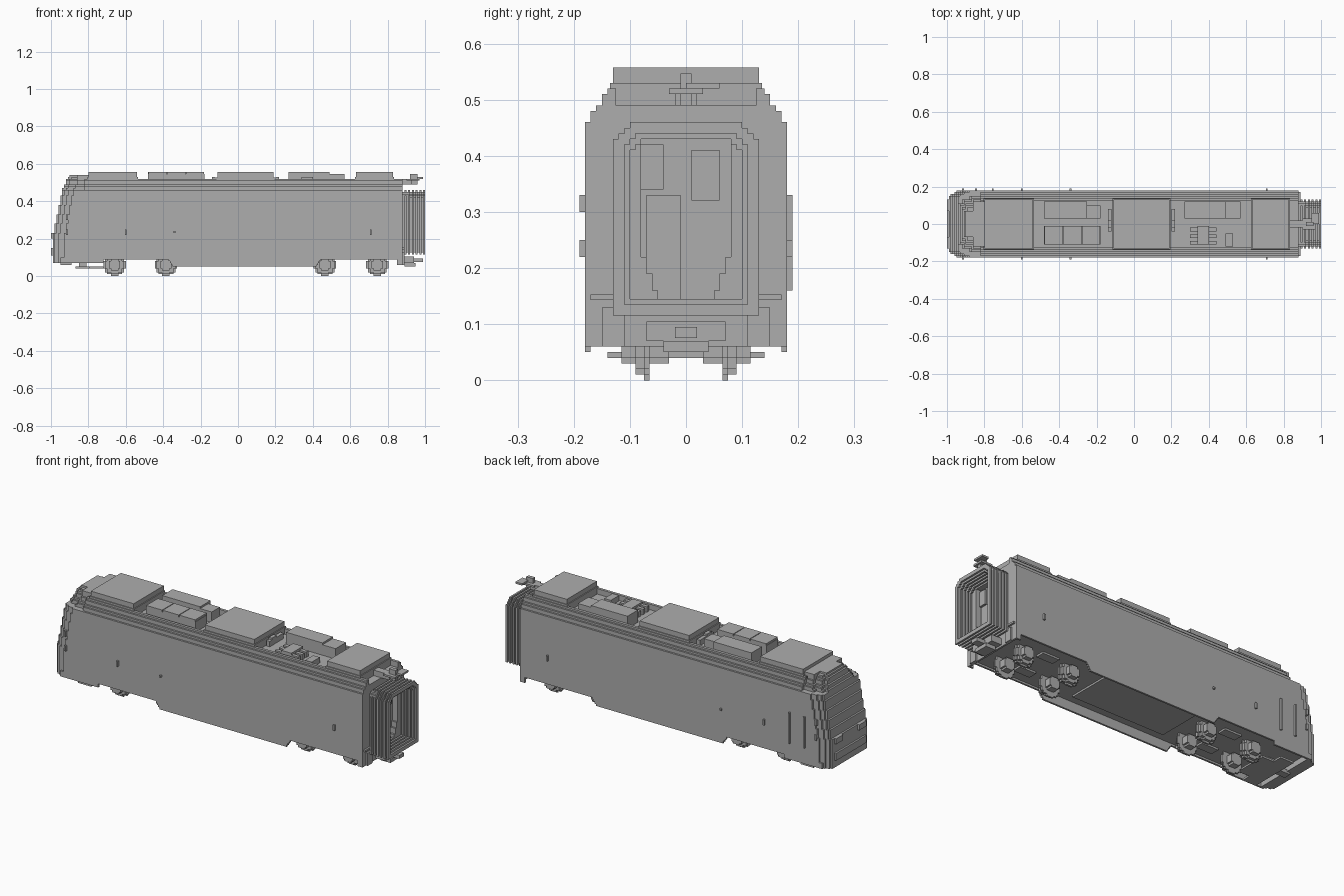
import bpy, bmesh, math

cube = bpy.data.objects.get("Cube")
if cube:
    bpy.data.objects.remove(cube, do_unlink=True)

grey = bpy.data.materials.new("plain grey")
grey.use_nodes = True
grey.diffuse_color = (.42, .42, .42, 1)
grey.node_tree.nodes["Principled BSDF"].inputs["Base Color"].default_value = grey.diffuse_color

STEP = .01
HALF_WIDTH = .18
SEAM, REAR = -.82, .88
SKIRT, FLOOR, SHOULDER, WELL, ROOF, TOP = .05, .1, .46, .49, .52, .557


def build(name, blocks):
    """One object from blocks, each a triple of x, y and z ranges."""
    bm = bmesh.new()
    for ranges in blocks:
        for vert in bmesh.ops.create_cube(bm, size=1)["verts"]:
            vert.co = [max(r) if c > 0 else min(r) for c, r in zip(vert.co, ranges)]
    mesh = bpy.data.meshes.new(name)
    bm.to_mesh(mesh)
    bm.free()
    mesh.materials.append(grey)
    bpy.context.collection.objects.link(bpy.data.objects.new(name, mesh))


def middle(half):
    return (-half, half)


def run(start, size=STEP):
    return (start, start + size)


def around(centre, half):
    return (centre - half, centre + half)


def mirrored(blocks):
    return blocks + [(x, (-y[0], -y[1]), z) for x, y, z in blocks]


def layers(low, high):
    count = round((high - low) / STEP)
    return [low + i * STEP for i in range(count)]


def half_width(z):
    """Half width of the shell, stepping in above the shoulder."""
    above = (z + STEP / 2 - SHOULDER) / STEP
    return HALF_WIDTH if above < 0 else HALF_WIDTH - STEP * (1 + int(above / 1.6))


# Car body with stepped roof edges around a sunken equipment well
body = [((SEAM, REAR), middle(HALF_WIDTH), (FLOOR, SHOULDER))]
for z in layers(SHOULDER, WELL):
    body.append(((SEAM, REAR), middle(half_width(z)), run(z)))
for z in layers(WELL, ROOF):
    body += mirrored([((SEAM, REAR), (.125, half_width(z)), run(z))])
build("car_body", body)

# Thin skirts below the floor, with stepped ends beside the wheels
wall = (HALF_WIDTH - STEP, HALF_WIDTH)
skirts = [((-.95, REAR), wall, run(FLOOR, -STEP)),
          ((-.95, -.72), wall, run(FLOOR, -STEP * 3)),
          ((.85, REAR), wall, run(FLOOR, -STEP * 4))]
for z in layers(SKIRT, FLOOR):
    skirts.append((around(.035, .35 + z * .7), wall, run(z)))
skirts = mirrored(skirts)
skirts.append((run(REAR, -STEP), middle(HALF_WIDTH), run(FLOOR, -STEP * 4)))
build("side_skirts", skirts)

# Cab: each layer leans back and narrows in steps at its front corners
cab = []
for z in layers(.07, ROOF + STEP):
    front = round(-.99 + max(0, z - .2) / 5 + max(0, z - SHOULDER) / 4, 2)
    softness = STEP if z < SHOULDER - STEP / 2 else STEP * 2
    back = SEAM if z > FLOOR - STEP / 2 else front + STEP * 6
    for n in range(4):
        x = front + softness * n * (n + 1) / 2
        if x < back:
            cab.append(((x, back), middle(half_width(z) - softness * (3 - n)), run(z)))
build("cab", cab)

# Bumper and lamps
bumper = ((-1, -.98), middle(.13), (.11, .15))
lamps = ((-1, -.97), (.07, .13), (.2, .23))
build("nose_trim", [bumper] + mirrored([lamps]))

# Plough plate and coupler gear below the cab
build("plough", [((-.87, -.79), middle(.14), run(.04)),
                 ((-.82, -.72), middle(.09), run(.04)),
                 ((-.85, -.81), middle(.03), (.04, FLOOR)),
                 ((-.95, -.89), middle(.02), run(.06, .02))])

# Raised panels on the cab roof
build("cab_roof_panels", [(around(-.84, .06), middle(.07), run(ROOF, STEP * 2)),
                          (around(-.82, .04), middle(.12), run(ROOF, STEP * 2))])

# Large housings across the roof
for place, centre, half in (("front", -.67, .13), ("center", .04, .15), ("rear", .73, .1)):
    build(place + "_roof_housing", [
        (around(centre, half), middle(.13), (WELL, TOP)),
        (around(centre, half + STEP / 2), middle(.135), (WELL, ROOF + STEP))])

# Smaller cabinets between the housings
low_top = TOP - STEP
right_side, left_side = (-.11, -.01), (.03, .12)
cabinets = [((-.48, -.18), right_side, (WELL, low_top)),
            ((-.48, -.25), left_side, (WELL, TOP)),
            ((-.25, -.18), (.03, .1), (WELL, low_top)),
            ((.27, .49), left_side, (WELL, TOP)),
            ((.49, .57), left_side, (WELL, low_top)),
            ((.49, .53), (-.12, -.05), (WELL, ROOF))]
for i in range(3):
    cabinets.append((around(-.43 + i * .1, .048), right_side, (WELL, TOP)))
build("roof_cabinets", cabinets)

# Insulators and cross bars
insulators = [(around(.37, .03), right_side, (WELL, ROOF + STEP))]
for i in range(3):
    insulators.append((around(.37, .07), around(-.1 + i * .035, STEP), (WELL, ROOF)))
for x in (-.13, .21):
    insulators += [(around(x, STEP), (-.04, .08), (WELL, ROOF)),
                   (around(x, STEP), middle(STEP * 2), (WELL, ROOF + STEP))]
build("roof_insulators", insulators)

# Rear gangway: thin hollow ribs, alternating in size, with stepped corners
bellows = []
for i in range(12):
    slice_x = run(REAR + i * STEP)
    inset = STEP * ((i + 1) % 2)
    low, top, outer = .115 + inset, SHOULDER - inset, .13 - inset
    for n in range(4):
        wide = outer - STEP * (3 - n)
        drop, rise = top - n * STEP, low + n * STEP / 2
        if n < 3:
            bellows += mirrored([(slice_x, (wide - STEP * 2, wide), run(drop, -STEP * 2))])
    bellows += [(slice_x, middle(outer - STEP * 3), run(top, -STEP * 2)),
                (slice_x, middle(outer), run(low, STEP * 2))]
    bellows += mirrored([(slice_x, (outer - STEP * 2, outer), (low, top - STEP * 3))])
build("gangway_bellows", bellows)

# Door frame inside the gangway, tapering towards its sill
frame = []
deep = run(REAR, STEP * 3)
for n in range(4):
    frame += mirrored([(deep, (.08 - n * STEP, .12), (.13, .25 - n * .03))])
frame += mirrored([(deep, (.08, .12), (.13, .44))])
frame.append((deep, middle(.11), (.43, .45)))
build("gangway_door_frame", frame)

# Rear end wall: door, window plates, handrails and buffers
plate = run(REAR)
rails = (plate, (.1, .17), run(.143))
buffers = (plate, (.11, .15), (.06, .13))
build("rear_end_panels", [(plate, (-.07, -.01), (.14, .33)),
                          (plate, (.01, .06), (.32, .41)),
                          (plate, (-.08, -.04), (.34, .42))] + mirrored([rails, buffers]))

# Rear coupler below the gangway and cable plugs above it
build("rear_coupler", [((REAR, .94), middle(.07), run(.07, .035)),
                       ((.92, .99), middle(.02), run(.075, .02)),
                       ((.89, .95), middle(.04), run(SKIRT, .02))])
build("cable_plugs", [((.83, .93), middle(.02), run(WELL, .03)),
                      ((.9, .97), middle(.03), run(.51)),
                      (around(.94, .02), middle(STEP), (WELL, low_top)),
                      ((.95, .99), (0, .06), run(ROOF))])


# Wheels: stepped flange, tread and hub discs
def disc(x, radius, y):
    rows = []
    for level in layers(-radius, radius):
        chord = math.sqrt(radius ** 2 - (level + STEP / 2) ** 2)
        rows.append((around(x, max(STEP, round(chord, 2))), y, run(level + .06)))
    return mirrored(rows)


axles = (-.66, -.385, .465, .745)
for number, x in enumerate(axles, 1):
    build("wheel_pair_%d" % number,
          disc(x, .06, (.065, .075)) + disc(x, .05, (.075, .09)) + disc(x, .03, (.03, .115)))

# Bogie beams between the axles and a plate under the floor
under = [(middle(.28), middle(.12), run(FLOOR, -STEP))]
for first, second in (axles[:2], axles[2:]):
    centre = (first + second) / 2
    under += mirrored([(around(centre, .05), (.06, .11), run(FLOOR, -STEP))])
build("bogie_blocks", under)

# Handles and small marks on the side walls
side = run(HALF_WIDTH - STEP / 2, STEP * 1.5)
marks = [(run(x), side, run(.22, .03)) for x in (-.92, -.605, .705)]
marks += [(run(-.92), side, run(.3, .03)), (run(-.345), side, run(.23))]
rails = [(run(x), side, (.16, .33)) for x in (-.85, -.76)]
build("side_handles", mirrored(marks) + rails)
